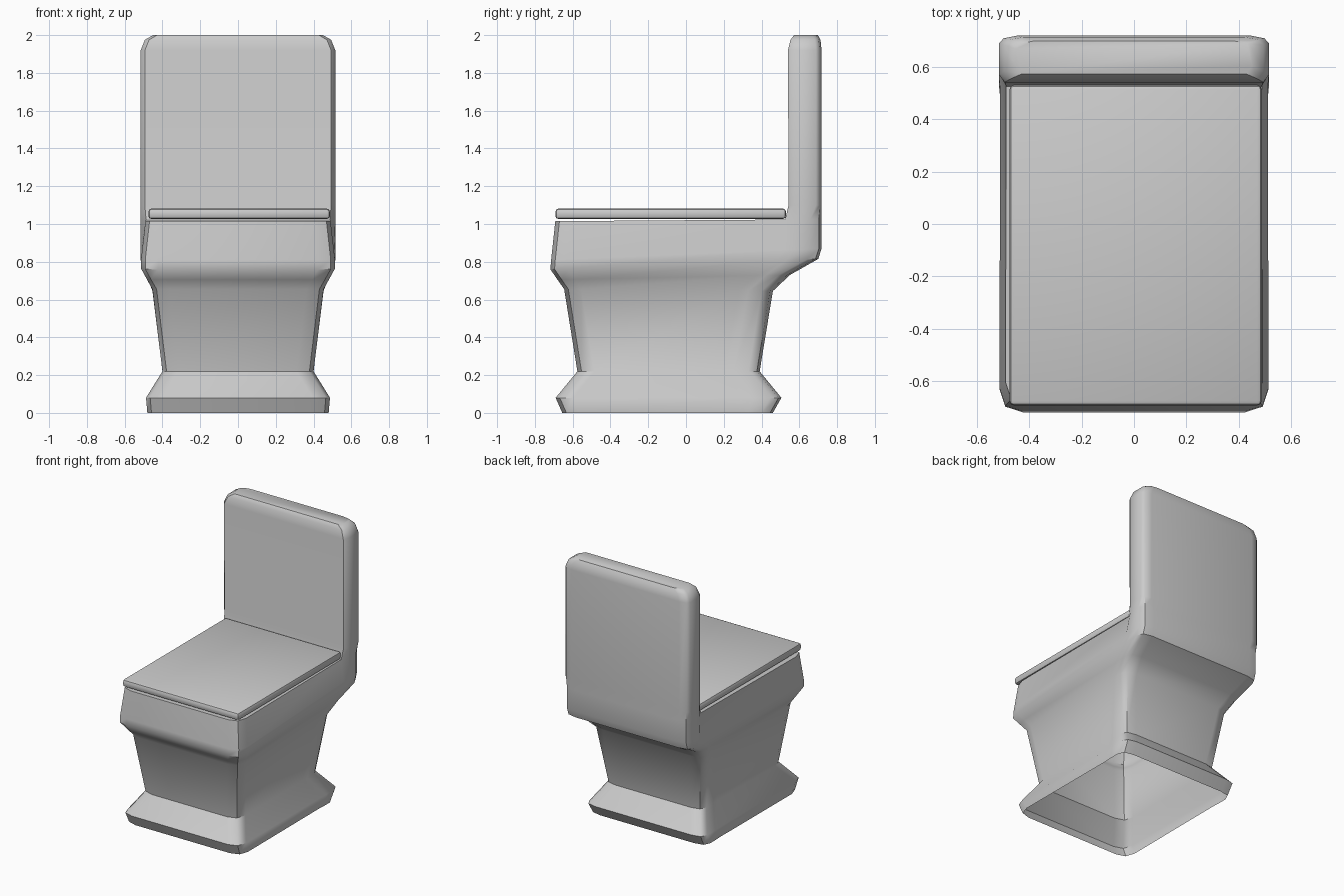
import bpy, bmesh
from math import radians

if "Cube" in bpy.data.objects:
    bpy.data.objects.remove(bpy.data.objects["Cube"])


def mirror_ring(half):
    """Close a right-hand half outline (front to back) with its left mirror."""
    return half + [(-x, y, z) for x, y, z in reversed(half)]


def bowl_ring(yf, zf, yb, zb, hx, hxb, yd):
    """Rounded rectangle; yd is where the tank begins on the side."""
    pts = [(hx - .09, yf), (hx - .022, yf + .022), (hx, yf + .09), (hx - .003, yd),
           (hxb, yd + .05), (hxb, yb - .06), (hxb - .022, yb - .015), (hxb - .09, yb)]
    return mirror_ring([(x, y, zf + (zb - zf) * (y - yf) / (yb - yf)) for x, y in pts])


def tank_ring(z, hx, yf, yb, r=.03):
    return mirror_ring([(hx - .022, yf, z), (hx, yf + r, z), (hx, yb - r, z),
                        (hx - .018, yb - .01, z), (hx - .07, yb, z)])


def bridge(bm, a, b):
    n = len(a)
    for i in range(n):
        j = (i + 1) % n
        bm.faces.new((a[i], a[j], b[j], b[i]))


def finish(name, bm, angle):
    bmesh.ops.recalc_face_normals(bm, faces=bm.faces)
    mesh = bpy.data.meshes.new(name)
    bm.to_mesh(mesh)
    bm.free()
    ob = bpy.data.objects.new(name, mesh)
    bpy.context.collection.objects.link(ob)
    bpy.ops.object.select_all(action='DESELECT')
    ob.select_set(True)
    bpy.context.view_layer.objects.active = ob
    bpy.ops.object.shade_smooth_by_angle(angle=radians(angle))
    return ob


# Bowl and tank: one shell, open underneath
bm = bmesh.new()
bowl = [
    (-.655, 0, .46, 0, .48, .48, .28),
    (-.69, .08, .505, .08, .487, .487, .30),
    (-.575, .22, .39, .22, .40, .40, .20),
    (-.645, .655, .46, .645, .453, .453, .28),
    (-.68, .705, .55, .73, .482, .484, .37),
    (-.718, .76, .70, .815, .513, .515, .48),
    (-.714, .81, .718, .87, .513, .515, .52),
    (-.692, 1.015, .718, 1.025, .49, .515, .525),
]
rings = [[bm.verts.new(p) for p in bowl_ring(*r)] for r in bowl]
for a, b in zip(rings, rings[1:]):
    bridge(bm, a, b)
top = rings[-1]
bm.faces.new(top[:4] + top[12:])

tank = [(1.10, .515, .543, .718), (1.92, .515, .54, .718),
        (1.975, .493, .553, .712), (2.0, .45, .572, .698)]
levels = [top[3:13]] + [[bm.verts.new(p) for p in tank_ring(*r)] for r in tank]
for a, b in zip(levels, levels[1:]):
    bridge(bm, a, b)
bm.faces.new(levels[-1])
finish("bowl_and_tank", bm, 40)

# Lid: thin slab with rounded edges
bm = bmesh.new()
bmesh.ops.create_cube(bm, size=1)
lo, hi = (-.475, -.692, 1.026), (.487, .53, 1.082)
for v in bm.verts:
    v.co = [lo[i] + (v.co[i] + .5) * (hi[i] - lo[i]) for i in range(3)]
bmesh.ops.bevel(bm, geom=bm.edges[:], offset=.018, segments=2,
                profile=.5, affect='EDGES')
finish("lid", bm, 40)
